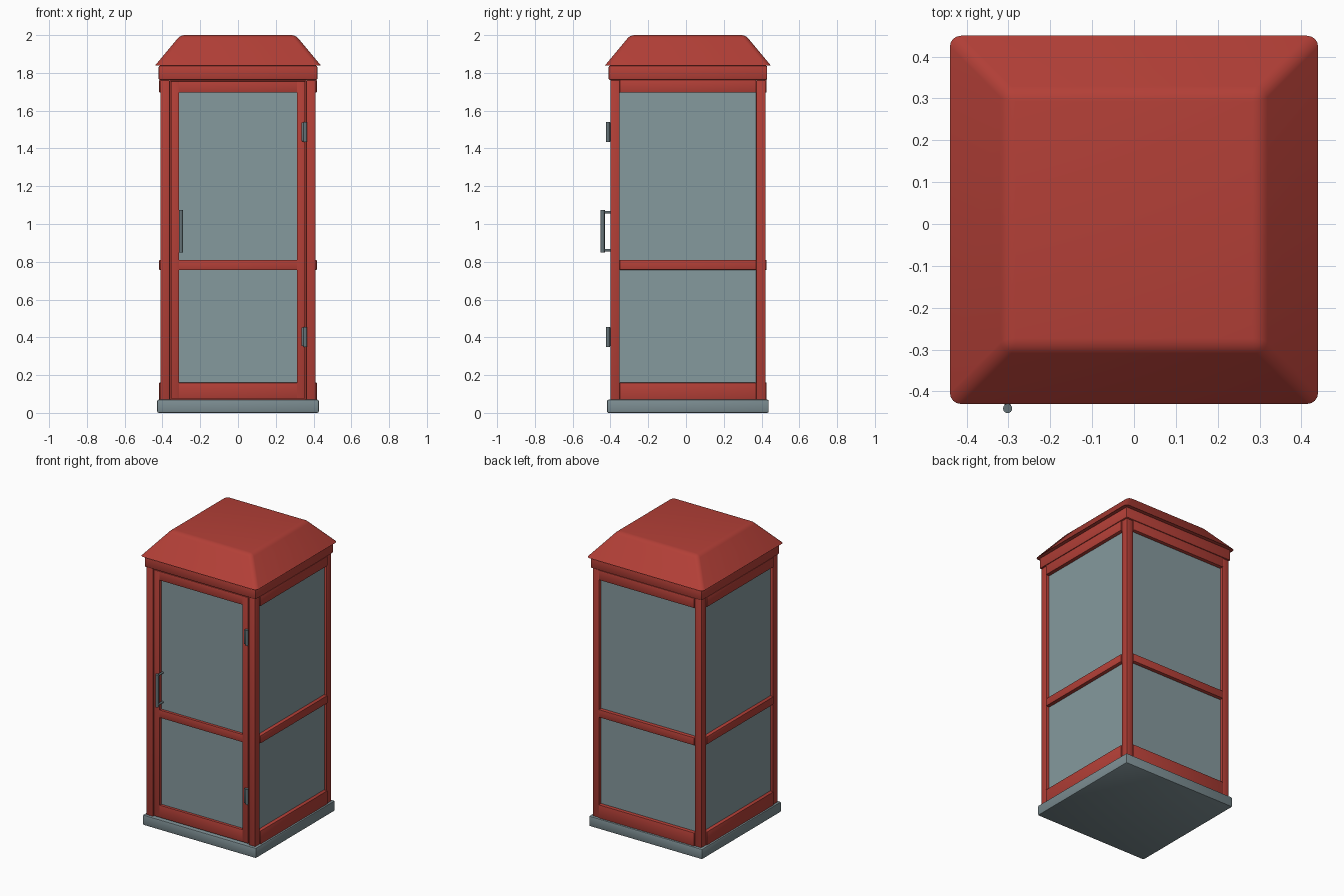
import bpy, bmesh, math
from mathutils import Matrix, Vector

old = bpy.data.objects.get("Cube")
if old:
    bpy.data.objects.remove(old, do_unlink=True)

CY = 0.01            # the cabin sits slightly back so the handle fits in front
HALF = 0.411         # half width over the corner posts
INNER = 0.361        # half width between the posts
FLOOR, HEAD = 0.068, 1.762
RAILS = [("bottom", FLOOR, 0.16), ("middle", 0.757, 0.81), ("top", 1.695, HEAD)]


def material(name, rgb):
    m = bpy.data.materials.new(name)
    m.use_nodes = True
    m.diffuse_color = (*rgb, 1)
    m.node_tree.nodes["Principled BSDF"].inputs["Base Color"].default_value = (*rgb, 1)
    return m


RED = material("red paint", (0.45, 0.05, 0.038))
GLASS = material("grey glass", (0.235, 0.32, 0.337))
STONE = material("grey base", (0.2, 0.265, 0.285))
STEEL = material("dark steel", (0.13, 0.17, 0.185))


def finish(name, bm, mat, angle=40):
    bmesh.ops.recalc_face_normals(bm, faces=bm.faces)
    mesh = bpy.data.meshes.new(name)
    bm.to_mesh(mesh)
    bm.free()
    mesh.materials.append(mat)
    ob = bpy.data.objects.new(name, mesh)
    bpy.context.collection.objects.link(ob)
    bpy.ops.object.select_all(action="DESELECT")
    ob.select_set(True)
    bpy.context.view_layer.objects.active = ob
    bpy.ops.object.shade_smooth_by_angle(angle=math.radians(angle))
    return ob


def box(name, lo, hi, mat, bevel=0.004, turn=0):
    """Box between two corners, turned about the cabin axis by quarter turns."""
    bm = bmesh.new()
    lo, hi = Vector(lo), Vector(hi)
    bmesh.ops.create_cube(bm, size=1, matrix=Matrix.Translation((lo + hi) / 2)
                          @ Matrix.Diagonal((*(hi - lo), 1)))
    if bevel:
        bmesh.ops.bevel(bm, geom=bm.edges[:], offset=bevel, segments=2,
                        profile=0.5, affect="EDGES")
    bm.transform(Matrix.Translation((0, CY, 0))
                 @ Matrix.Rotation(turn * math.pi / 2, 4, "Z"))
    return finish(name, bm, mat)


def rod(name, a, b, radius, mat):
    a, b = Vector(a), Vector(b)
    bm = bmesh.new()
    spin = (b - a).to_track_quat("Z", "Y").to_matrix().to_4x4()
    bmesh.ops.create_cone(bm, cap_ends=True, segments=16, radius1=radius,
                          radius2=radius, depth=(b - a).length,
                          matrix=Matrix.Translation((a + b) / 2) @ spin)
    return finish(name, bm, mat)


# Base slab and fascia under the roof
box("base", (-0.428, -0.428, 0), (0.428, 0.428, 0.07), STONE, 0.008)
box("fascia", (-0.42, -0.42, HEAD), (0.42, 0.42, 1.838), RED, 0.008)

# Hipped roof with softened ridges and a crisp eave
bm = bmesh.new()
bmesh.ops.create_cube(bm, size=2)
for v in bm.verts:
    half, z = (0.305, 2.0) if v.co.z > 0 else (0.44, 1.838)
    v.co = (v.co.x * half, v.co.y * half + CY, z)
soft = [e for e in bm.edges if max(v.co.z for v in e.verts) > 1.9]
bmesh.ops.bevel(bm, geom=soft, offset=0.022, segments=4, profile=0.5, affect="EDGES")
finish("roof", bm, RED)

# Corner posts
for sx, side in ((-1, "right"), (1, "left")):
    for sy, end in ((-1, "front"), (1, "back")):
        xs = sorted((sx * INNER, sx * HALF))
        ys = sorted((sy * INNER, sy * HALF))
        box(f"{end}_{side}_post", (xs[0], ys[0], FLOOR), (xs[1], ys[1], HEAD), RED)

# Fixed walls: one pane behind three proud rails on each
for turn, side in ((1, "left"), (2, "back"), (3, "right")):
    box(f"{side}_glass", (-INNER, -0.392, FLOOR), (INNER, -0.38, HEAD), GLASS, 0, turn)
    for name, z0, z1 in RAILS:
        box(f"{side}_{name}_rail", (-INNER, -0.417, z0), (INNER, -0.37, z1),
            RED, 0.003, turn)

# Front door: stiles, rails and pane
for s, side in ((-1, "right"), (1, "left")):
    xs = sorted((s * 0.312, s * 0.356))
    box(f"door_{side}_stile", (xs[0], -0.41, FLOOR + 0.008),
        (xs[1], -0.37, HEAD - 0.006), RED, 0.002)
for name, z0, z1 in RAILS:
    box(f"door_{name}_rail", (-0.313, -0.41, max(z0, FLOOR + 0.008)),
        (0.313, -0.37, min(z1, HEAD - 0.006)), RED, 0.002)
box("door_glass", (-0.314, -0.392, 0.1), (0.314, -0.38, 1.74), GLASS, 0)
box("door_jamb", (-INNER, -0.385, FLOOR), (INNER, -0.375, HEAD), RED, 0)

# Door handle: upright bar on two stand-offs
rod("handle_bar", (-0.302, -0.441, 0.85), (-0.302, -0.441, 1.073), 0.011, STEEL)
for end, z in (("lower", 0.861), ("upper", 1.062)):
    rod(f"handle_{end}_bracket", (-0.302, -0.44, z), (-0.302, -0.38, z), 0.007, STEEL)

# Door hinges: pin barrel over a thin leaf
for end, z in (("lower", 0.403), ("upper", 1.488)):
    rod(f"{end}_hinge_pin", (0.356, -0.413, z - 0.053), (0.356, -0.413, z + 0.053),
        0.01, STEEL)
    box(f"{end}_hinge_leaf", (0.336, -0.424, z - 0.05), (0.357, -0.405, z + 0.05),
        STEEL, 0.002)
